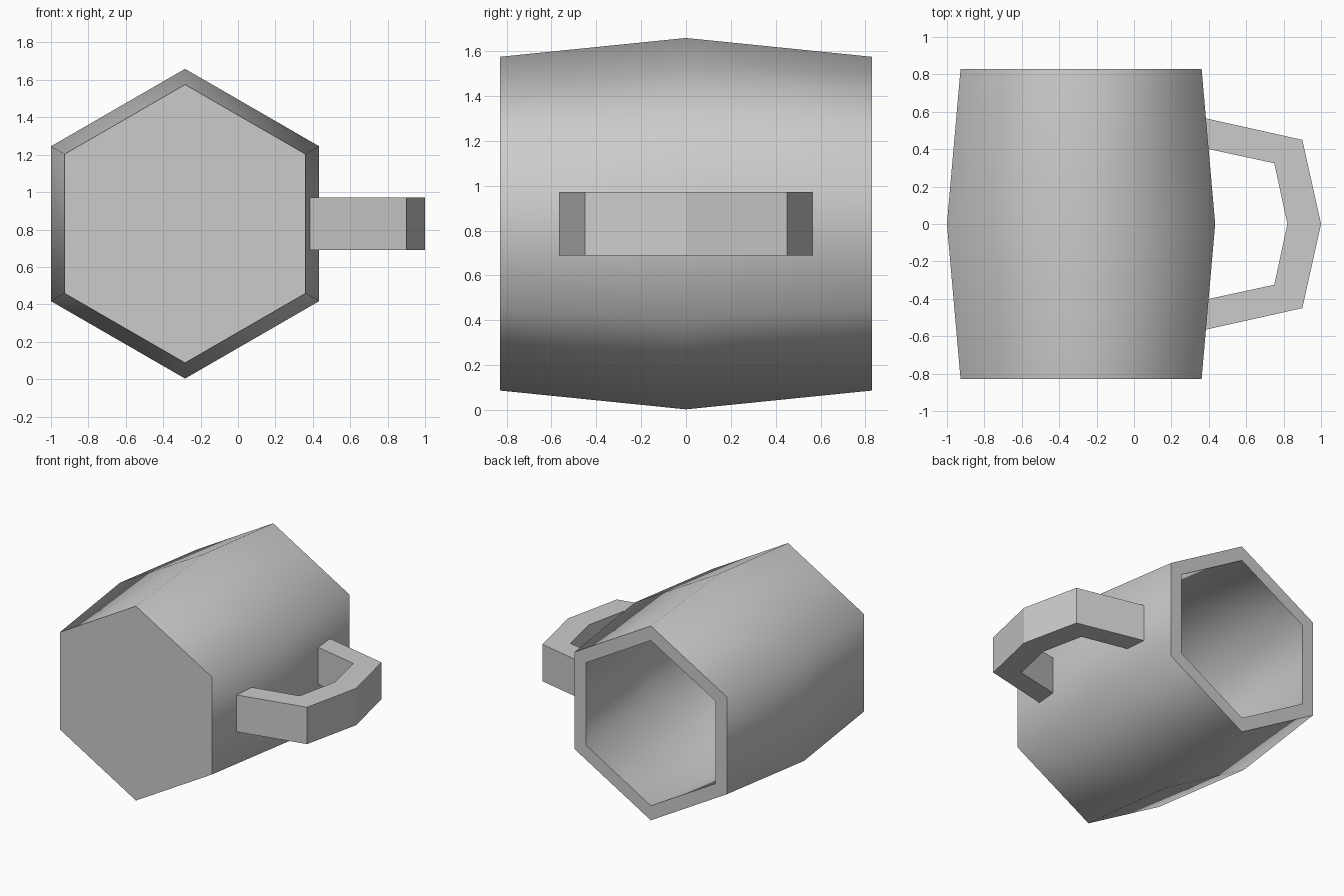
import bpy, bmesh, math

cube = bpy.data.objects.get("Cube")
if cube:
    bpy.data.objects.remove(cube, do_unlink=True)

grey = bpy.data.materials.new("plain grey")
grey.use_nodes = True
colour = (0.6, 0.6, 0.6, 1)
grey.diffuse_color = colour
grey.node_tree.nodes["Principled BSDF"].inputs["Base Color"].default_value = colour


def finish(name, bm):
    bmesh.ops.recalc_face_normals(bm, faces=bm.faces)
    mesh = bpy.data.meshes.new(name)
    bm.to_mesh(mesh)
    bm.free()
    mesh.materials.append(grey)
    obj = bpy.data.objects.new(name, mesh)
    bpy.context.collection.objects.link(obj)
    return obj


def bridge(bm, a, b):
    for i in range(len(a)):
        j = (i + 1) % len(a)
        bm.faces.new((a[i], a[j], b[j], b[i]))


# Six-sided cup lying on its side: (y, radius) from base, over the rim, to inner floor
SIDES, CX, CZ = 6, -0.283, 0.831
profile = [(-0.83, 0.744), (0, 0.828), (0.83, 0.744),
           (0.83, 0.632), (0, 0.71), (-0.72, 0.643)]
bm = bmesh.new()
rings = []
for y, r in profile:
    angles = [math.tau * i / SIDES for i in range(SIDES)]
    rings.append([bm.verts.new((CX + r * math.sin(a), y, CZ + r * math.cos(a))) for a in angles])
for a, b in zip(rings, rings[1:]):
    bridge(bm, a, b)
bm.faces.new(rings[0])
bm.faces.new(rings[-1])
cup = finish("cup_body", bm)

# Smooth walls, sharp base, rim and floor
bpy.ops.object.select_all(action="DESELECT")
cup.select_set(True)
bpy.context.view_layer.objects.active = cup
bpy.ops.object.shade_smooth_by_angle(angle=math.radians(70))

# Angular handle: half outlines mirrored in y, swept between two heights
outer_half = [(0.37, 0.568), (0.9, 0.45), (1.0, 0)]
inner_half = [(0.37, 0.407), (0.75, 0.325), (0.82, 0)]


def mirrored(half):
    return half + [(x, -y) for x, y in reversed(half[:-1])]


bm = bmesh.new()
sections = []
for (ox, oy), (ix, iy) in zip(mirrored(outer_half), mirrored(inner_half)):
    corners = [(ox, oy, 0.69), (ox, oy, 0.972), (ix, iy, 0.972), (ix, iy, 0.69)]
    sections.append([bm.verts.new(c) for c in corners])
for a, b in zip(sections, sections[1:]):
    bridge(bm, a, b)
bm.faces.new(sections[0])
bm.faces.new(sections[-1])
finish("handle", bm)
